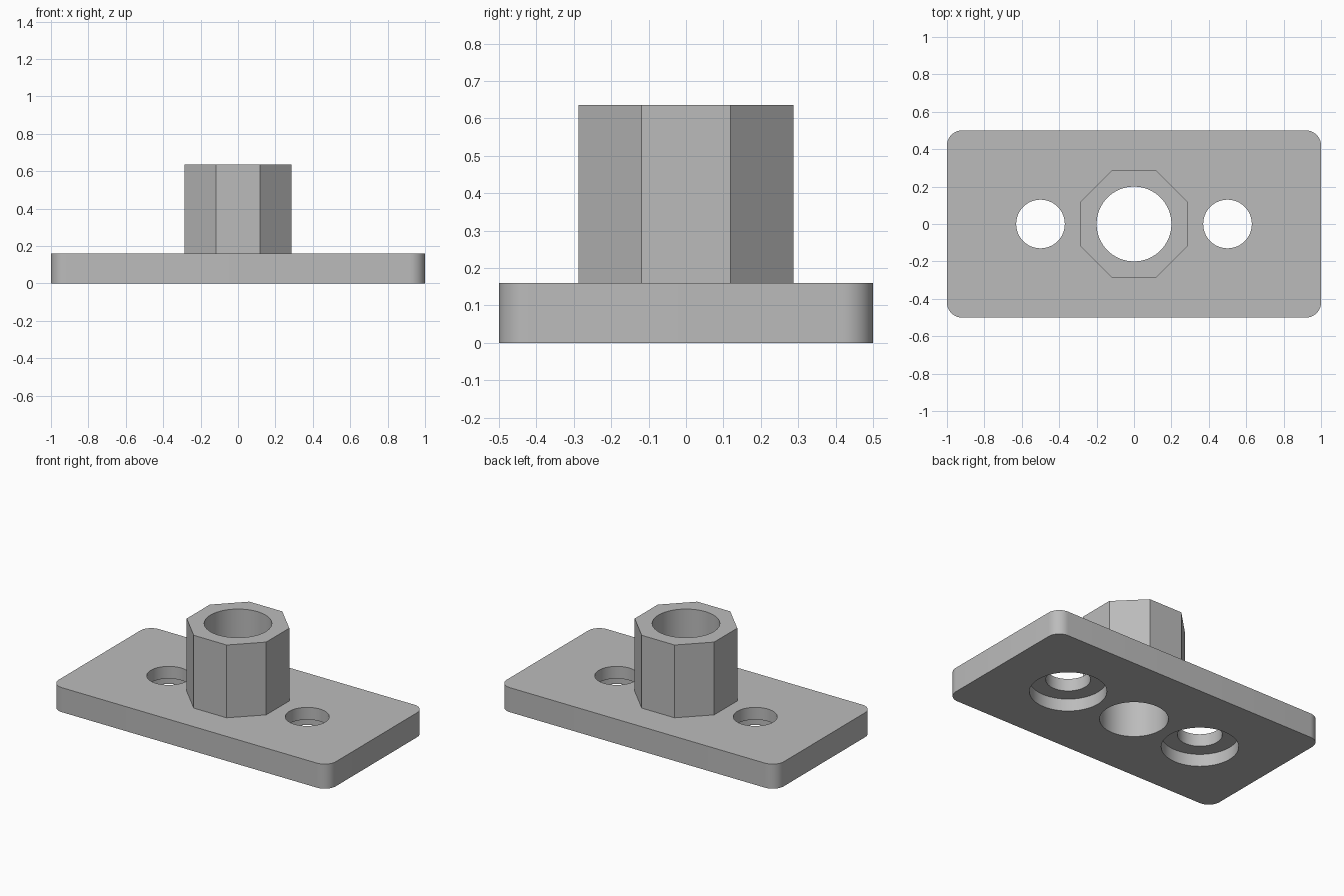
import bpy
import bmesh
import math

cube = bpy.data.objects.get("Cube")
if cube:
    bpy.data.objects.remove(cube, do_unlink=True)

PLATE_H, TOP = 0.16, 0.635

metal = bpy.data.materials.new("plain_grey")
metal.use_nodes = True
GREY = (0.5, 0.5, 0.5, 1)
metal.diffuse_color = GREY
metal.node_tree.nodes["Principled BSDF"].inputs["Base Color"].default_value = GREY


def prism(name, outline, z0, z1):
    """Extrude a closed outline from z0 up to z1."""
    bm = bmesh.new()
    base = bm.faces.new([bm.verts.new((x, y, z0)) for x, y in outline])
    top = bmesh.ops.extrude_face_region(bm, geom=[base])["geom"]
    verts = [g for g in top if isinstance(g, bmesh.types.BMVert)]
    bmesh.ops.translate(bm, verts=verts, vec=(0, 0, z1 - z0))
    bmesh.ops.recalc_face_normals(bm, faces=bm.faces)
    mesh = bpy.data.meshes.new(name)
    bm.to_mesh(mesh)
    bm.free()
    mesh.materials.append(metal)
    obj = bpy.data.objects.new(name, mesh)
    bpy.context.collection.objects.link(obj)
    return obj


def circle(r, n, cx=0.0, phase=0.0):
    angles = [phase + math.tau * i / n for i in range(n)]
    return [(cx + r * math.cos(a), r * math.sin(a)) for a in angles]


def rounded_rectangle(hx, hy, r, steps=10):
    points = []
    for k, (sx, sy) in enumerate([(1, 1), (-1, 1), (-1, -1), (1, -1)]):
        for i in range(steps + 1):
            a = (k + i / steps) * math.pi / 2
            points.append((sx * (hx - r) + r * math.cos(a),
                           sy * (hy - r) + r * math.sin(a)))
    return points


def combine(target, tool, operation):
    """Apply a boolean and discard its tool."""
    mod = target.modifiers.new(tool.name, "BOOLEAN")
    mod.object, mod.operation, mod.solver = tool, operation, "EXACT"
    bpy.context.view_layer.objects.active = target
    bpy.ops.object.modifier_apply(modifier=mod.name)
    bpy.data.objects.remove(tool, do_unlink=True)


# Base plate with rounded corners and an octagonal socket
plate = prism("flanged_socket", rounded_rectangle(1, 0.5, 0.08), 0, PLATE_H)
octagon = circle(0.287 / math.cos(math.pi / 8), 8, phase=math.pi / 8)
combine(plate, prism("socket", octagon, PLATE_H / 2, TOP), "UNION")

# Central bore through the socket and plate
combine(plate, prism("bore", circle(0.2, 64), -0.1, TOP + 0.1), "DIFFERENCE")

# Screw holes, counterbored from underneath
for x in (-0.5, 0.5):
    combine(plate, prism("screw_hole", circle(0.13, 64, x), -0.1, 0.3), "DIFFERENCE")
    combine(plate, prism("counterbore", circle(0.225, 64, x), -0.1, PLATE_H / 2), "DIFFERENCE")

# Smooth round walls, crisp edges
bpy.ops.object.select_all(action="DESELECT")
plate.select_set(True)
bpy.context.view_layer.objects.active = plate
bpy.ops.object.shade_smooth_by_angle(angle=math.radians(30))
